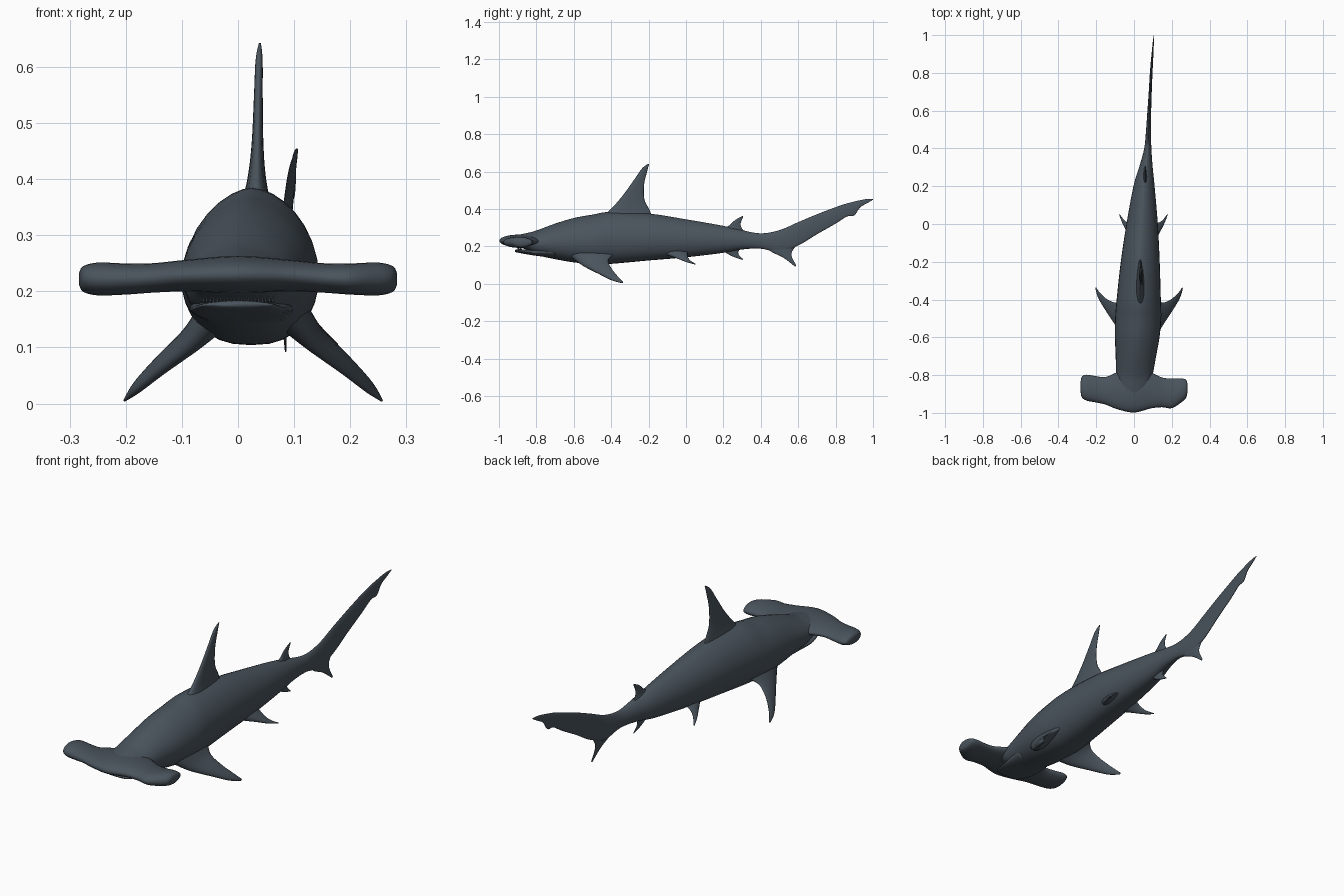
import bpy, bmesh, math
from mathutils import Vector

slate = bpy.data.materials.new("slate_grey")
slate.diffuse_color = (0.068, 0.088, 0.108, 1)


def spline(rows, steps):
    """Catmull-Rom interpolation of rows of numbers."""
    out = []
    for i in range(len(rows) - 1):
        a, b, c, d = (rows[max(i - 1, 0)], rows[i], rows[i + 1],
                      rows[min(i + 2, len(rows) - 1)])
        for s in range(steps):
            t = s / steps
            out.append([0.5 * (2 * q + (r - p) * t + (2 * p - 5 * q + 4 * r - w) * t * t
                               + (3 * q - p - 3 * r + w) * t ** 3)
                        for p, q, r, w in zip(a, b, c, d)])
    out.append(list(rows[-1]))
    return out


def finish(name, bm):
    bmesh.ops.recalc_face_normals(bm, faces=bm.faces)
    for f in bm.faces:
        f.smooth = True
    me = bpy.data.meshes.new(name)
    bm.to_mesh(me)
    bm.free()
    me.materials.append(slate)
    ob = bpy.data.objects.new(name, me)
    bpy.context.collection.objects.link(ob)


def skin(name, rings):
    """Join closed rings of points into a capped skin."""
    bm = bmesh.new()
    vs = [[bm.verts.new(p) for p in r] for r in rings]
    n = len(vs[0])
    for a, b in zip(vs, vs[1:]):
        for i in range(n):
            j = (i + 1) % n
            bm.faces.new((a[i], a[j], b[j], b[i]))
    bm.faces.new(vs[0])
    bm.faces.new(vs[-1])
    finish(name, bm)


def trunk(name, rows, n=32, mid=0.45):
    """Rows: y, centre x, half width, bottom z, top z. Peaked back, flat belly."""
    rings = []
    for y, cx, w, zb, zt in spline(rows, 5):
        zm = zb + (zt - zb) * mid
        ring = []
        for i in range(n):
            a = 2 * math.pi * i / n
            c, s = math.cos(a), math.sin(a)
            x = math.copysign(abs(c) ** (1.2 if s > 0 else 0.8), c)
            ring.append((cx + w * x, y, zm + s * ((zt - zm) if s > 0 else (zm - zb))))
        rings.append(ring)
    skin(name, rings)


def blade(name, rows, n=20, taper=0.35):
    """Rows: leading point, trailing point, thickness."""
    rows = spline(rows, 6)
    mids = [(Vector(r[:3]) + Vector(r[3:6])) / 2 for r in rows]
    rings = []
    for i, r in enumerate(rows):
        lead, trail = Vector(r[:3]), Vector(r[3:6])
        span = mids[min(i + 1, len(mids) - 1)] - mids[max(i - 1, 0)]
        nrm = (trail - lead).cross(span).normalized()
        ring = []
        for k in range(n):
            a = 2 * math.pi * k / n
            off = math.sin(a) * (1 + taper * math.cos(a)) * max(r[6], 0.002) / 2
            ring.append(lead.lerp(trail, (1 - math.cos(a)) / 2) + nrm * off)
        rings.append(ring)
    skin(name, rings)


def upright_fin(name, x0, x1, rows):
    """Rows: lead y, lead z, trail y, trail z, thickness; x drifts x0 to x1."""
    out = []
    for i, (ly, lz, ty, tz, t) in enumerate(rows):
        x = x0 + (x1 - x0) * i / (len(rows) - 1)
        out.append((x, ly, lz, x, ty, tz, t))
    blade(name, out)


def paired_fin(name, cx, rows):
    for side, label in ((1, "right"), (-1, "left")):
        blade(f"{name}_{label}", [(cx + side * r[0], r[1], r[2],
                                   cx + side * r[3], r[4], r[5], r[6]) for r in rows])


# Body running back into the upper tail lobe, gently curving sideways
trunk("body", [
    (-0.97, 0, 0.03, 0.212, 0.25), (-0.9, 0, 0.07, 0.197, 0.262),
    (-0.85, 0, 0.088, 0.182, 0.272), (-0.8, 0.002, 0.097, 0.155, 0.285),
    (-0.7, 0.01, 0.107, 0.132, 0.322), (-0.6, 0.017, 0.118, 0.115, 0.352),
    (-0.5, 0.022, 0.122, 0.105, 0.37), (-0.4, 0.025, 0.117, 0.107, 0.385),
    (-0.2, 0.033, 0.103, 0.125, 0.376), (0, 0.043, 0.083, 0.142, 0.345),
    (0.2, 0.053, 0.056, 0.166, 0.31), (0.3, 0.063, 0.036, 0.184, 0.287),
    (0.4, 0.073, 0.019, 0.188, 0.27), (0.5, 0.077, 0.013, 0.17, 0.287),
    (0.6, 0.081, 0.010, 0.205, 0.33), (0.7, 0.086, 0.008, 0.265, 0.372),
    (0.8, 0.091, 0.007, 0.322, 0.41), (0.86, 0.095, 0.006, 0.36, 0.43),
    (0.9, 0.098, 0.005, 0.366, 0.44), (0.93, 0.1, 0.004, 0.408, 0.447),
    (0.97, 0.103, 0.003, 0.432, 0.454), (1.0, 0.106, 0.001, 0.45, 0.454)])

# Lower jaw, leaving a slit of a mouth below the head
trunk("lower_jaw", [
    (-0.915, 0, 0.045, 0.173, 0.181), (-0.9, 0, 0.066, 0.167, 0.184),
    (-0.82, 0, 0.086, 0.153, 0.187), (-0.7, 0.01, 0.09, 0.137, 0.22)])

# Wide hammer-shaped head: x, front y, back y, centre z, thickness
blade("hammer_head", [(x, f, z, x, b, z, t) for x, f, b, z, t in [
    (-0.283, -0.885, -0.84, 0.222, 0.022), (-0.276, -0.918, -0.808, 0.222, 0.045),
    (-0.25, -0.935, -0.798, 0.222, 0.058), (-0.2, -0.945, -0.806, 0.222, 0.055),
    (-0.15, -0.956, -0.81, 0.224, 0.052), (-0.09, -0.98, -0.785, 0.228, 0.056),
    (0, -0.998, -0.75, 0.23, 0.066), (0.09, -0.976, -0.785, 0.228, 0.056),
    (0.15, -0.97, -0.813, 0.224, 0.052), (0.2, -0.975, -0.818, 0.222, 0.055),
    (0.25, -0.945, -0.818, 0.222, 0.058), (0.276, -0.92, -0.825, 0.222, 0.045),
    (0.283, -0.89, -0.85, 0.222, 0.022)]], n=28, taper=0.15)

# Row of small teeth along the mouth
bm = bmesh.new()
for i in range(21):
    u = i / 10 - 1
    res = bmesh.ops.create_cone(bm, cap_ends=True, segments=4, radius1=0.003,
                                radius2=0.0005, depth=0.012)
    bmesh.ops.translate(bm, verts=res["verts"],
                        vec=(0.062 * u, -0.9 + 0.02 * u * u, 0.187))
finish("teeth", bm)

# Fins along the centre line
upright_fin("dorsal_fin", 0.032, 0.039, [
    (-0.48, 0.33, -0.17, 0.33, 0.06), (-0.40, 0.402, -0.195, 0.395, 0.032),
    (-0.34, 0.47, -0.222, 0.45, 0.02), (-0.28, 0.553, -0.224, 0.53, 0.015),
    (-0.235, 0.617, -0.208, 0.6, 0.012), (-0.2, 0.643, -0.198, 0.638, 0.004)])
upright_fin("rear_dorsal_fin", 0.058, 0.062, [
    (0.17, 0.28, 0.335, 0.265, 0.03), (0.23, 0.312, 0.305, 0.288, 0.013),
    (0.265, 0.343, 0.292, 0.32, 0.008), (0.304, 0.363, 0.306, 0.358, 0.003)])
upright_fin("anal_fin", 0.06, 0.062, [
    (0.17, 0.195, 0.3, 0.205, 0.025), (0.215, 0.165, 0.28, 0.172, 0.012),
    (0.255, 0.144, 0.285, 0.152, 0.008), (0.304, 0.128, 0.306, 0.132, 0.003)])
upright_fin("lower_tail_lobe", 0.078, 0.085, [
    (0.42, 0.22, 0.63, 0.25, 0.016), (0.45, 0.176, 0.578, 0.19, 0.012),
    (0.52, 0.14, 0.564, 0.152, 0.008), (0.583, 0.092, 0.59, 0.098, 0.003)])

# Paired fins, drooping outward
paired_fin("pectoral_fin", 0.027, [
    (0.07, -0.62, 0.15, 0.08, -0.38, 0.16, 0.06),
    (0.11, -0.555, 0.1, 0.12, -0.415, 0.128, 0.036),
    (0.165, -0.47, 0.055, 0.167, -0.4, 0.085, 0.024),
    (0.208, -0.4, 0.02, 0.208, -0.365, 0.04, 0.016),
    (0.23, -0.345, 0.004, 0.228, -0.335, 0.008, 0.004)])
paired_fin("pelvic_fin", 0.05, [
    (0.045, -0.12, 0.165, 0.05, 0.01, 0.17, 0.035),
    (0.082, -0.05, 0.138, 0.08, 0.008, 0.148, 0.018),
    (0.108, 0, 0.118, 0.103, 0.022, 0.126, 0.01),
    (0.128, 0.048, 0.104, 0.126, 0.052, 0.107, 0.003)])
